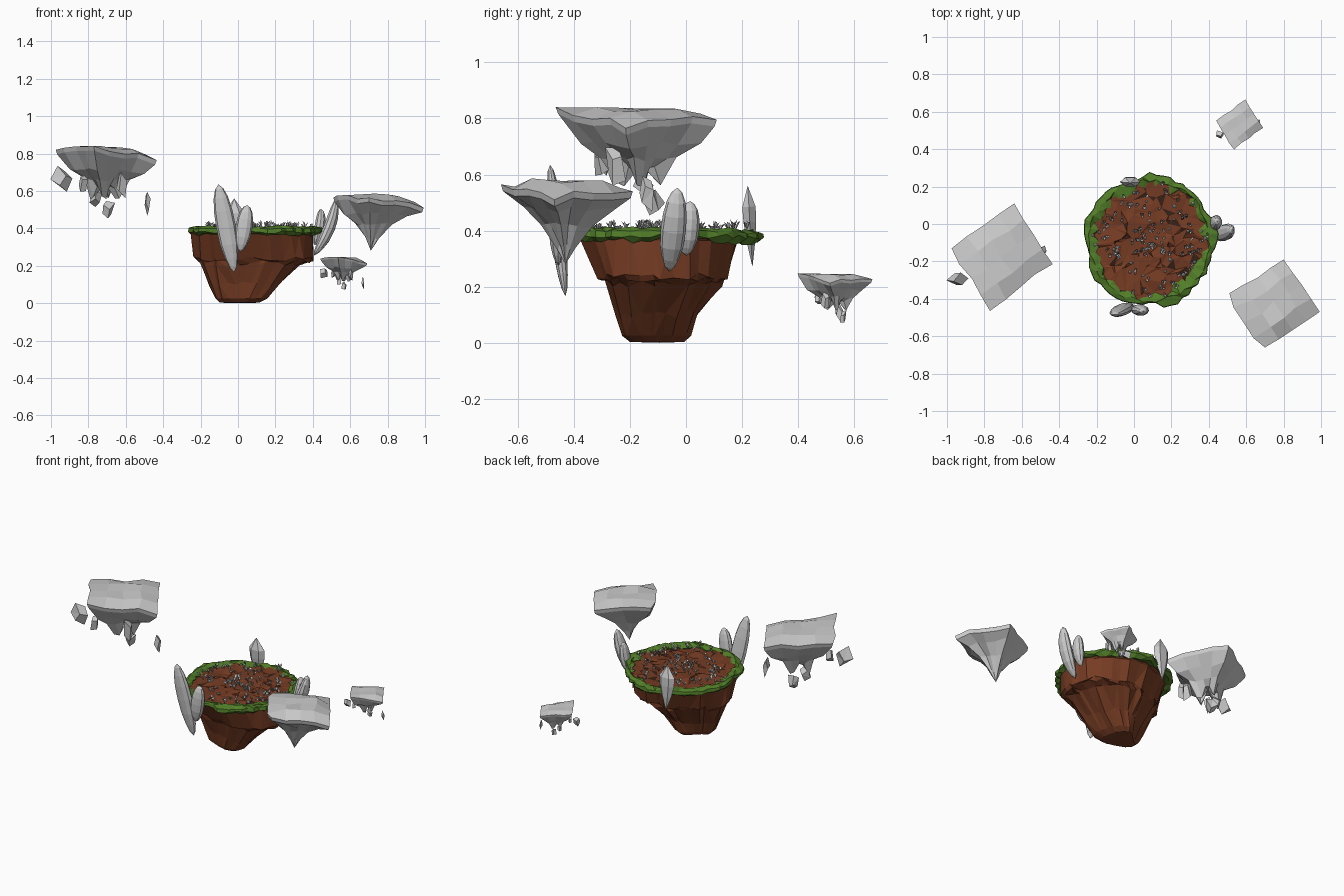
import bpy, bmesh, math, random
from mathutils import Vector, Matrix, Euler
from mathutils.geometry import delaunay_2d_cdt

if "Cube" in bpy.data.objects:
    bpy.data.objects.remove(bpy.data.objects["Cube"])

random.seed(7)
R = random.uniform
TAU = 2 * math.pi


def mat(name, col):
    m = bpy.data.materials.new(name)
    m.diffuse_color = (*col, 1)
    m.use_nodes = True
    m.node_tree.nodes["Principled BSDF"].inputs["Base Color"].default_value = m.diffuse_color
    return m


dirt = mat("dirt", (0.18, 0.045, 0.017))
dark = mat("dark_dirt", (0.04, 0.015, 0.008))
green = mat("grass", (0.085, 0.21, 0.022))


def finish(bm, name, mats=(), normals=True):
    if normals:
        bmesh.ops.recalc_face_normals(bm, faces=bm.faces)
    me = bpy.data.meshes.new(name)
    bm.to_mesh(me)
    bm.free()
    for m in mats:
        me.materials.append(m)
    ob = bpy.data.objects.new(name, me)
    bpy.context.collection.objects.link(ob)
    return ob


def bridge(bm, a, b):
    n = len(a)
    return [bm.faces.new((a[i], a[(i + 1) % n], b[(i + 1) % n], b[i])) for i in range(n)]


def fan(bm, ring, tip):
    return [bm.faces.new((ring[i], ring[(i + 1) % len(ring)], tip)) for i in range(len(ring))]


# Main island: craggy stepped dirt body; rings are (cx, cy, rx, ry, z, jitter, lean to front right)
N = 34
ridge = [1 + R(-.05, .045) for i in range(N)]
angle = [TAU * (i + R(-.3, .3)) / N for i in range(N)]
rings = [(.08, -.09, .33, .31, .390, .1, 0), (.08, -.095, .325, .285, .365, .6, .01),
         (.082, -.072, .315, .23, .235, 1, .04), (.08, -.068, .30, .215, .222, 1, .045),
         (.055, -.067, .265, .205, .208, 1, .05), (.025, -.085, .185, .142, .10, 1.2, .055),
         (.002, -.09, .132, .115, .025, 1, .055), (-.003, -.09, .10, .09, .003, .7, .045)]
bm = bmesh.new()
prev = None
for k, (cx, cy, rx, ry, z, j, lean) in enumerate(rings):
    cur = []
    for i, a in enumerate(angle):
        s = 1 + (ridge[i] - 1) * j + R(-.025, .025) * j
        w = lean * abs(math.cos(a + TAU / 8)) ** 3 * .707
        dz = R(-.014, .014) if 1 < k < 6 else 0
        cur.append(bm.verts.new((cx + rx * s * math.cos(a) + w, cy + ry * s * math.sin(a) - w, z + dz)))
    if prev:
        bridge(bm, prev, cur)
    prev = cur
fan(bm, prev, bm.verts.new((.01, -.095, 0)))
bmesh.ops.triangulate(bm, faces=[f for f in bm.faces if R(0, 1) < .6])
finish(bm, "island_dirt", (dirt,))

# Uneven ground on top: random triangulation with dark hollows
pts = [Vector((math.cos(TAU * i / 40), math.sin(TAU * i / 40))) * .325 for i in range(40)]
for _ in range(170):
    a, r = R(0, TAU), .31 * math.sqrt(R(0, 1))
    pts.append(Vector((r * math.cos(a), r * math.sin(a))))
res = delaunay_2d_cdt(pts, [], [], 0, 1e-4)
bm = bmesh.new()
vs = [bm.verts.new((.083 + p.x, -.09 + p.y, .394 + R(-.008, .008))) for p in res[0]]
for t in res[2]:
    f = bm.faces.new([vs[i] for i in t])
    f.material_index = int(R(0, 1) < .12)
    f.normal_update()
    if f.normal.z < 0:
        f.normal_flip()
finish(bm, "island_ground", (dirt, dark), normals=False)

# Ragged grass rim with a hanging lip
bm = bmesh.new()
M = 60
loops = [[] for _ in range(6)]
for i in range(M):
    a = TAU * i / M
    out = .346 + .010 * math.sin(5 * a + 1) + .006 * math.sin(9 * a) + R(-.010, .010)
    sec = [(.298 + R(-.045, .026), .398), (.322 + R(-.01, .01), .411), (out, .400),
           (out + .003, .382 + R(-.006, .004)), (out - .02, .368 + R(-.01, .006)), (.295, .375)]
    for lp, (r, z) in zip(loops, sec):
        lp.append(bm.verts.new((.083 + r * math.cos(a), -.09 + r * math.sin(a),
                                z - .010 * max(0, math.sin(a)) ** 3 + R(-.005, .005))))
for k in range(6):
    bridge(bm, loops[k], loops[(k + 1) % 6])
bmesh.ops.triangulate(bm, faces=bm.faces)
finish(bm, "grass_rim", (green,))

# Tiny sprouts and pebbles scattered on the ground
bm = bmesh.new()
for k in range(130):
    a, r = R(0, TAU), .32 * math.sqrt(R(.01, 1))
    if k % 5 == 0:
        r *= .3
    p = Vector((.083 + r * math.cos(a), -.09 + r * math.sin(a), .402))
    if k % 3 == 0:
        bmesh.ops.create_icosphere(bm, subdivisions=1, radius=R(.006, .012),
                                   matrix=Matrix.Translation(p))
        continue
    h = R(.015, .045)
    for s in range(4):
        b = R(0, TAU)
        d = Vector((math.cos(b), math.sin(b), 0))
        side = Vector((-d.y, d.x, 0)) * .006
        mid = p + d * .007 + Vector((0, 0, h * .6))
        tip = p + d * .015 + Vector((0, 0, h * R(.7, 1)))
        bm.faces.new([bm.verts.new(c) for c in (p, mid + side, tip, mid - side)])
finish(bm, "sprouts_and_pebbles", normals=False)


# Flat standing stones around the island edge
ROUND = [(.06, .38), (.16, .66), (.32, .92), (.52, 1), (.70, .94), (.85, .74), (.95, .42)]
POINTED = [(.3, .62), (.55, .95), (.74, 1)]


def stone(name, low, high, width, thick, facing, prof, seg, bow=0):
    low, high = Vector(low), Vector(high)
    axis = high - low
    out = Vector((math.cos(facing), math.sin(facing), 0))
    wide = axis.cross(out).normalized()
    out = wide.cross(axis).normalized()
    if out.dot((math.cos(facing), math.sin(facing), 0)) < 0:
        out.negate()
    b = bmesh.new()
    rs = [[b.verts.new(low + axis * t + wide * (width / 2 * s * math.cos(TAU * i / seg))
                       + out * (thick / 2 * s * math.sin(TAU * i / seg) + bow * 4 * t * (1 - t)))
           for i in range(seg)] for t, s in prof]
    for p, q in zip(rs, rs[1:]):
        bridge(b, p, q)
    fan(b, rs[0], b.verts.new(low))
    fan(b, rs[-1], b.verts.new(high))
    finish(b, name)


stone("front_stone_tall", (-.02, -.43, .165), (-.105, -.485, .635), .105, .055, -TAU / 4, ROUND, 10)
stone("front_stone_short", (.012, -.455, .275), (.05, -.465, .525), .09, .06, -TAU / 4, ROUND, 10)
stone("right_stone_tall", (.405, -.06, .255), (.525, -.03, .553), .09, .065, 0, ROUND, 10, .022)
stone("right_stone_short", (.41, .0, .31), (.445, .015, .505), .08, .06, 0, ROUND, 10, .01)
stone("back_stone", (-.02, .237, .27), (-.02, .22, .56), .11, .055, TAU / 4, POINTED, 6)


# Grey floating islands: grid top between four corners, shrinking rings below
def floating(name, centre, scale, corners, below, tip, jag, bulge):
    b = bmesh.new()
    c = Vector(centre)
    m = 4
    g = {}
    T, Rt, B, L = [Vector(p) for p in corners]
    for i in range(m + 1):
        for j in range(m + 1):
            u, v = i / m, j / m
            p = (L * (1 - u) + B * u) * (1 - v) + (T * (1 - u) + Rt * u) * v
            edge, corner = i in (0, m) or j in (0, m), i in (0, m) and j in (0, m)
            if edge and not corner:
                k = R(.92, 1.03) * (bulge if j == 0 else 1)
                p = Vector((p.x * k, p.y * k, p.z * .75 + R(-.016, .006)))
            elif not edge:
                p = Vector((p.x + R(-.012, .012), p.y + R(-.012, .012), p.z * .25 + R(-.01, .002)))
            g[i, j] = b.verts.new(c + p * scale)
    for i in range(m):
        for j in range(m):
            b.faces.new((g[i, j], g[i + 1, j], g[i + 1, j + 1], g[i, j + 1]))
    path = [(i, 0) for i in range(m)] + [(m, j) for j in range(m)] \
        + [(i, m) for i in range(m, 0, -1)] + [(0, j) for j in range(m, 0, -1)]
    prev = [g[p] for p in path]
    base = [(v.co - c) / scale for v in prev]
    # short rim, then the tapering underside
    for k, (s, z) in enumerate([(.97, None)] + below):
        cur = []
        for q, p in enumerate(base):
            f = s * (1 if k == 0 else R(.9, 1.1))
            zz = p.z - .024 if z is None else z + p.z * .3 * s + R(-.012, .012)
            if k == len(below):
                zz += jag * (-1 if q % 4 < 2 else 1)
            cur.append(b.verts.new(c + Vector((p.x * f + tip[0] * (1 - s), p.y * f + tip[1] * (1 - s), zz)) * scale))
        bridge(b, prev, cur)
        prev = cur
    fan(b, prev, b.verts.new(c + Vector(tip) * scale))
    finish(b, name)


# Loose rocks hanging around a floating island
ROCKS = [((-.23, -.115, -.18), (.055, .042, .058)), ((.01, .06, -.345), (.034, .035, .055)),
         ((.225, .04, -.305), (.018, .03, .058)), ((-.05, .03, -.285), (.03, .03, .045)),
         ((.09, -.07, -.21), (.03, .035, .075)), ((-.12, -.12, -.2), (.025, .03, .05))]


def rocks(prefix, centre, scale):
    for k, (off, size) in enumerate(ROCKS):
        b = bmesh.new()
        bmesh.ops.create_cube(b, size=1.5)
        rot = Euler((R(-.6, .6), R(-.6, .6), R(0, 1.5))).to_matrix()
        for v in b.verts:
            p = rot @ (v.co * R(.6, 1.1))
            p = Vector([a * s for a, s in zip(p, size)])
            v.co = Vector(centre) + (Vector(off) + p) * scale
        bmesh.ops.triangulate(b, faces=b.faces[:3])
        finish(b, f"{prefix}_rock_{k + 1}")


JAGGED = ([(.07, .29, -.05), (.275, -.035, -.08), (-.06, -.285, -.005), (-.265, .05, -.025)],
          [(.73, -.125), (.45, -.18), (.27, -.25)], (.0, .02, -.21), .03, 1.03)
SPIKE = ([(.055, .235, -.055), (.248, -.045, -.085), (-.045, -.235, -.03), (-.235, .055, -.03)],
         [(.72, -.11), (.38, -.17), (.15, -.25)], (-.035, -.005, -.315), 0, 1.22)

for nm, cen, sc in (("left_island", (-.71, -.18, .845), 1), ("small_island", (.563, .53, .25), .465)):
    floating(nm, cen, sc, *JAGGED)
    rocks(nm, cen, sc)
floating("right_island", (.745, -.425, .595), 1, *SPIKE)
